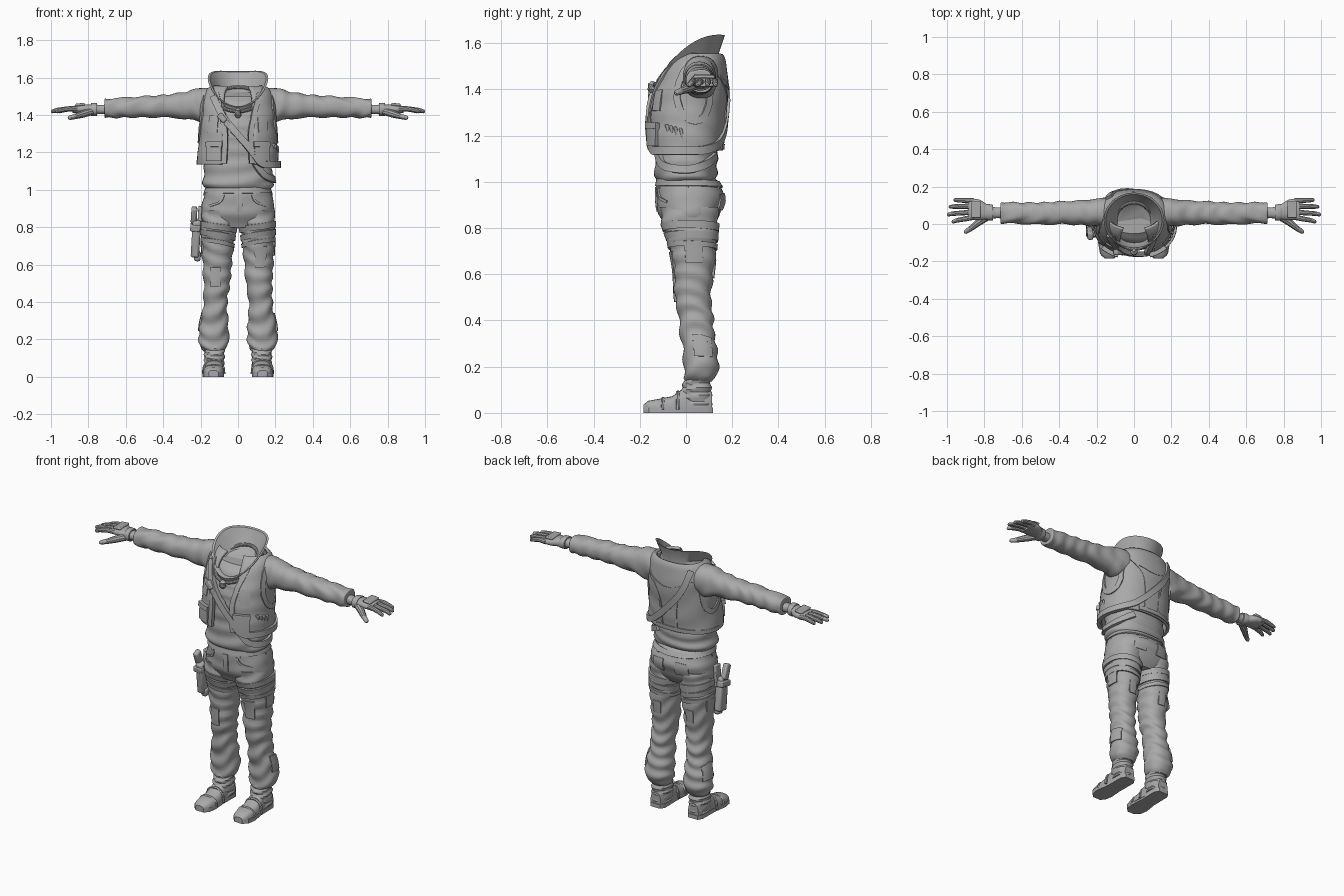
import bpy, bmesh, math
from mathutils import Vector
from mathutils.bvhtree import BVHTree

if "Cube" in bpy.data.objects:
    bpy.data.objects.remove(bpy.data.objects["Cube"])

grey = bpy.data.materials.new("plain grey")
grey.diffuse_color = (0.4, 0.4, 0.4, 1)
grey.use_nodes = True
grey.node_tree.nodes["Principled BSDF"].inputs["Base Color"].default_value = grey.diffuse_color
TAU = math.tau


def finish(ob, angle=35):
    ob.data.materials.append(grey)
    bpy.ops.object.select_all(action='DESELECT')
    ob.select_set(True)
    bpy.context.view_layer.objects.active = ob
    bpy.ops.object.shade_smooth_by_angle(angle=math.radians(angle))
    return ob


def skin(rows, wrap=True, loop=False):
    n = len(rows[0])
    faces = []
    for i in range(len(rows) if loop else len(rows) - 1):
        k = (i + 1) % len(rows)
        for j in range(n if wrap else n - 1):
            m = (j + 1) % n
            faces.append([i * n + j, i * n + m, k * n + m, k * n + j])
    return [v for r in rows for v in r], faces


def loft(name, rows, wrap=True, loop=False, caps=True, s=1, angle=35):
    verts, faces = skin(rows, wrap, loop)
    n = len(rows[0])
    if caps and wrap and not loop:
        faces += [list(range(n)), list(range(len(verts) - n, len(verts)))]
    me = bpy.data.meshes.new(name)
    me.from_pydata([(s * v[0], v[1], v[2]) for v in verts], [], faces)
    bm = bmesh.new()
    bm.from_mesh(me)
    bmesh.ops.recalc_face_normals(bm, faces=bm.faces)
    bm.to_mesh(me)
    bm.free()
    ob = bpy.data.objects.new(name, me)
    bpy.context.collection.objects.link(ob)
    return finish(ob, angle)


def spline(pts, sub, closed=False):
    pts = [Vector(p) for p in pts]
    n, out = len(pts), []
    get = (lambda i: pts[i % n]) if closed else (lambda i: pts[max(0, min(n - 1, i))])
    for i in range(n if closed else n - 1):
        a, b, c, d = (get(i + k) for k in (-1, 0, 1, 2))
        for q in range(sub):
            t = q / sub
            out.append(0.5 * (2 * b + (c - a) * t + (2 * a - 5 * b + 4 * c - d) * t * t
                              + (3 * b - a - 3 * c + d) * t ** 3))
    return out if closed else out + [pts[-1]]


def sections(rings, n=40, sub=5, fold=0.0, freq=70, axis='z', gap=None, e=0.88):
    """Rounded cross-sections (position, centre, centre, radius, radius) with cloth folds."""
    rows = []
    for ring in interp(rings, sub):
        p, c1, c2, r1, r2 = ring
        row = []
        for j in range(n):
            t = TAU * j / n if gap is None else gap + (TAU - 2 * gap) * j / (n - 1)
            w = fold * math.sin(freq * p + 2.2 * math.sin(t + 9 * p) + 1.3 * math.cos(2 * t))
            f = lambda v: math.copysign(abs(v) ** e, v)
            a, b = (r1 + w) * f(math.sin(t)), (r2 + w) * f(math.cos(t))
            row.append((c1 + a, c2 - b, p) if axis == 'z' else (p, c1 + a, c2 - b))
        rows.append(row)
    return rows


def interp(rings, sub):
    return [[*a, *b] for a, b in zip(spline([r[:3] for r in rings], sub),
                                     spline([(r[3], r[4], 0) for r in rings], sub))
            for a, b in [(a, b[:2])]]


def surface(rings):
    v, f = skin(sections(rings, n=64))
    return BVHTree.FromPolygons(v, f)


def ribbon(name, bvh, pts, width, lift=0.009, closed=False, sub=6):
    """Strap lying on a surface."""
    path = [bvh.find_nearest(p)[:2] for p in spline(pts, sub, closed)]
    rows, n = [], len(path)
    for i, (p, nor) in enumerate(path):
        a = path[(i - 1) % n if closed else max(i - 1, 0)][0]
        b = path[(i + 1) % n if closed else min(i + 1, n - 1)][0]
        side = (b - a).cross(nor).normalized() * width / 2
        rows.append([p - side - nor * .006, p + side - nor * .006,
                     p + side + nor * lift, p - side + nor * lift])
    return loft(name, rows, loop=closed)


def patch(name, bvh, c, u, v, lift=0.007, k=6):
    """Cloth panel following a surface; u and v are half extents."""
    c, u, v, rows = Vector(c), Vector(u), Vector(v), []
    for i in range(k):
        hits = [bvh.find_nearest(c + u * (2 * i / (k - 1) - 1) + v * (2 * j / (k - 1) - 1))[:2]
                for j in range(k)]
        rows.append([p + n * lift for p, n in hits] + [p - n * .006 for p, n in reversed(hits)])
    return loft(name, rows)


def tube(name, pts, radii, n=10, s=1, loop=False):
    pts, rows = [Vector(p) for p in pts], []
    for i, p in enumerate(pts):
        m = len(pts)
        d = pts[(i + 1) % m if loop else min(i + 1, m - 1)] - pts[i - 1 if loop else max(i - 1, 0)]
        a = d.cross(Vector((0.1, 0.2, 1))).normalized()
        b = d.cross(a).normalized()
        r = radii[i] if isinstance(radii, list) else radii
        rows.append([p + (a * math.cos(TAU * j / n) + b * math.sin(TAU * j / n)) * r for j in range(n)])
    return loft(name, rows, s=s, loop=loop)


def block(name, loc, size, rot=(0, 0, 0), bevel=0.008):
    bpy.ops.mesh.primitive_cube_add(size=1, location=loc, rotation=rot)
    ob = bpy.context.object
    ob.name, ob.scale = name, size
    bpy.ops.object.transform_apply(location=False, rotation=False, scale=True)
    m = ob.modifiers.new("bevel", 'BEVEL')
    m.width, m.segments = bevel, 2
    return finish(ob)


# Shirt and vest
shirt = [(1.0, 0, 0, .165, .122), (1.025, 0, 0, .188, .134), (1.07, 0, 0, .184, .135), (1.15, 0, .003, .18, .138),
         (1.25, 0, .01, .182, .147), (1.35, 0, .015, .18, .15), (1.44, 0, .03, .17, .135), (1.5, 0, .045, .13, .1)]
vest = [(1.135, 0, -.002, .21, .155), (1.2, 0, 0, .207, .158), (1.28, 0, .005, .2, .16), (1.37, 0, .016, .195, .158),
        (1.45, 0, .033, .19, .142), (1.52, 0, .05, .172, .115), (1.55, 0, .06, .14, .09)]
loft("shirt", sections(shirt, fold=.004, freq=85))
v = loft("vest", sections(vest, n=48, fold=.002, freq=50, gap=.36), wrap=False)
m = v.modifiers.new("thickness", 'SOLIDIFY')
m.thickness, m.offset = .016, 0
vest_skin, shirt_skin = surface(vest), surface(shirt)
for s, side in ((1, "left"), (-1, "right")):
    ribbon(side + "_armhole_trim", vest_skin, [(s * .24, .045 + .1 * math.cos(TAU * i / 8),
           1.40 + .135 * math.sin(TAU * i / 8)) for i in range(8)], .03, .014, True, 3)
    ribbon(side + "_vest_edge", vest_skin, [(s * .085, -.2, 1.14), (s * .08, -.2, 1.3), (s * .1, -.15, 1.43),
           (s * .125, -.08, 1.53)], .028, .014)
    patch(side + "_vest_pocket", vest_skin, (s * .14, -.17, 1.2), (s * .045, .02, 0), (0, 0, .045), .024)
    patch(side + "_pocket_flap", vest_skin, (s * .14, -.17, 1.245), (s * .05, .022, 0), (0, 0, .014), .03)
    patch(side + "_chest_panel", vest_skin, (s * .15, -.15, 1.36), (s * .03, .015, 0), (0, 0, .05), .014)
    ribbon(side + "_back_seam", vest_skin, [(s * .05, .2, 1.15), (s * .07, .2, 1.35), (s * .16, .17, 1.46)], .012, .012)
ribbon("back_yoke", vest_skin, [(-.15, .2, 1.44), (0, .25, 1.40), (.15, .2, 1.44)], .014, .012)
ribbon("vest_hem", vest_skin, [(.1, .2, 1.148), (-.1, .2, 1.148), (-.24, 0, 1.148)], .024, .013)
for i in range(4):
    p = vest_skin.find_nearest((.24, -.11 + i * .028, 1.23 - i * .006))[0]
    block("vest_toggle", p, (.026, .013, .05), (.25, 0, .3), .004)

# Bandolier across the chest and back with buckle and pouches
ribbon("bandolier", vest_skin, [(-.14, -.08, 1.51), (-.1, -.17, 1.42), (-.03, -.19, 1.33), (.06, -.19, 1.23),
       (.14, -.17, 1.14), (.22, -.04, 1.135), (.21, .1, 1.14), (.12, .2, 1.18), (0, .22, 1.28),
       (-.1, .2, 1.4), (-.14, .15, 1.53)], .036, .02)
ribbon("hanging_strap", shirt_skin, [(.09, -.16, 1.16), (.15, -.12, 1.08), (.2, -.02, 1.055), (.19, .08, 1.07),
       (.12, .17, 1.11)], .034, .016)
for x, z in ((-.085, 1.385), (-.05, 1.345), (-.015, 1.305)):
    block("bandolier_pouch", (x, -.148, z), (.05, .034, .032), (0, .8, 0), .006)

# Flared collar, neck cap and pendant
rim = []
for rx, y0, y1, zf, zs, zb in ((.14, -.115, .15, 1.40, 1.5, 1.5), (.128, -.12, .14, 1.42, 1.535, 1.55),
                              (.162, -.128, .168, 1.44, 1.597, 1.635), (.15, -.115, .158, 1.445, 1.595, 1.63),
                              (.11, -.085, .12, 1.44, 1.53, 1.55), (.088, -.05, .1, 1.465, 1.505, 1.525)):
    row = []
    for j in range(40):
        t = TAU * j / 40
        A, C = (zf + zb) / 4 + zs / 2, (zf + zb) / 4 - zs / 2
        row.append((rx * math.sin(t), (y0 + y1) / 2 - (y1 - y0) / 2 * math.cos(t),
                    A + (zf - zb) / 2 * math.cos(t) + C * math.cos(2 * t)))
    rim.append(row)
loft("collar_and_neck", rim)
tube("neck_cord", [(.115 * math.sin(TAU * j / 24), -.01 - .125 * math.cos(TAU * j / 24),
     1.485 - .065 * math.cos(TAU * j / 24)) for j in range(24)], .01, loop=True)
tube("pendant", [(0, -.14, 1.435), (0, -.146, 1.42), (0, -.148, 1.40), (0, -.146, 1.385)], [.008, .02, .02, .008])

# Trousers
hips = [(1.02, 0, 0, .165, .12), (.98, 0, .012, .178, .14), (.92, 0, .02, .193, .148), (.86, 0, .014, .198, .132),
        (.80, 0, .015, .17, .1)]
loft("hips", sections(hips, fold=.002))
hip_skin = surface(hips)
belt = [(.17 * math.sin(TAU * i / 12) * 1.1, .01 - .16 * math.cos(TAU * i / 12), 1.0) for i in range(12)]
ribbon("belt", hip_skin, belt, .03, .009, True)
for x, y, _ in belt[1::2]:
    patch("belt_loop", hip_skin, (x, y, .997), (.008 * (1 if y < 0 else -1), 0, 0), (0, 0, .024), .015, 3)
patch("fly", hip_skin, (.008, -.16, .92), (.016, 0, 0), (0, 0, .06), .006)
leg0 = [(.89, .1, .015, .09, .125), (.82, .102, .017, .096, .122), (.74, .107, .027, .088, .106),
        (.62, .111, .033, .079, .088), (.5, .113, .03, .07, .078), (.42, .12, .043, .064, .075),
        (.35, .123, .047, .066, .074), (.28, .128, .06, .077, .074), (.2, .13, .065, .08, .076),
        (.16, .13, .064, .073, .07), (.135, .127, .055, .05, .055)]

for s, side in ((1, "left"), (-1, "right")):
    leg = [(r[0], s * r[1], *r[2:]) for r in leg0]
    loft(side + "_trouser_leg", sections(leg, fold=.0045, freq=75, sub=7))
    sk = surface(leg)
    # Thigh straps, patches and calf pouch
    for z, w in ((.80, .034), (.755, .03), (.715, .022)):
        ribbon(side + "_thigh_strap", sk, [(s * .106 + .12 * math.sin(TAU * i / 12), .02 - .13 * math.cos(TAU * i / 12),
               z + .018 * s * math.sin(TAU * i / 12)) for i in range(12)], w, .01, True, 4)
    patch(side + "_thigh_patch", sk, (s * .125, -.08, .64 if s > 0 else .53), (.038, 0, 0), (0, 0, .055))
    patch(side + "_side_patch", sk, (s * .22, .035, .685), (0, .045, 0), (0, 0, .036))
    patch(side + "_back_patch", sk, (s * .11, .14, .62), (.028, 0, 0), (0, 0, .04))
    patch(side + "_calf_pouch", sk, (s * .24, .09, .295), (0, .065, 0), (0, 0, .048), .022)
    patch(side + "_calf_flap", sk, (s * .24, .09, .335), (0, .07, 0), (0, 0, .014), .028)
    ribbon(side + "_front_pocket", hip_skin, [(s * .09, -.16, .975), (s * .11, -.15, .935), (s * .17, -.1, .915)], .012, .007)
    patch(side + "_seat_pocket", hip_skin, (s * .09, .19, .91), (.05, 0, 0), (0, 0, .05))
    # Boots
    loft(side + "_boot_shaft", sections([(.19, s * .127, .05, .048, .05), (.14, s * .126, .048, .054, .058),
         (.09, s * .127, .045, .054, .066), (.03, s * .127, .05, .052, .062)], fold=.004, freq=190))
    foot = []
    for y, w, h in ((-.184, .026, .035), (-.165, .046, .052), (-.12, .056, .06), (-.06, .054, .072), (-.02, .05, .1),
                    (.03, .047, .13), (.085, .046, .12), (.112, .035, .09)):
        cx = .127 - .05 * min(0, y + .02) * .6
        foot.append([(cx + w * math.copysign(abs(math.cos(a)) ** .6, math.cos(a)), y, .012 + (h - .012) * max(0, math.sin(a)) ** .7)
                     for a in [math.pi * k / 12 for k in range(13)]])
    loft(side + "_boot", foot, s=s)
    outline = [(.105, -.184), (.155, -.184), (.182, -.16), (.19, -.11), (.178, -.03), (.176, .09), (.16, .117),
               (.095, .117), (.078, .09), (.08, -.03), (.074, -.11), (.082, -.16)]
    loft(side + "_sole", [[(x, y, z) for x, y in outline] for z in (0, .024)], s=s)
    for y, h in ((-.1, .062), (-.035, .09)):
        tube(side + "_boot_strap", [(.13 + .055 * math.cos(math.pi * k / 10), y, .015 + (h - .015) * math.sin(math.pi * k / 10) ** .7)
             for k in range(11)], .008, s=s, n=6)
    # Sleeve, wrist, hand
    arm = [(.13, .065, 1.455, .07, .08), (.2, .063, 1.455, .075, .092), (.27, .06, 1.452, .067, .074),
           (.4, .06, 1.447, .061, .06), (.48, .056, 1.445, .06, .058), (.6, .058, 1.44, .057, .054),
           (.69, .06, 1.437, .057, .052), (.712, .06, 1.437, .055, .05), (.714, .06, 1.437, .04, .035)]
    loft(side + "_sleeve", sections(arm, n=32, sub=7, fold=.0035, freq=60, axis='x'), s=s)
    palm = [(.69, .06, 1.43, .03, .026), (.75, .06, 1.43, .03, .025), (.755, .06, 1.43, .042, .034),
            (.785, .064, 1.43, .044, .034), (.79, .066, 1.43, .042, .026), (.83, .076, 1.432, .055, .025), (.885, .08, 1.43, .057, .018)]
    loft(side + "_glove", sections(palm, n=24, sub=4, axis='x'), s=s)
    block(side + "_knuckle_guard", (s * .845, .078, 1.456), (.05, .09, .014), (0, .08 * s, 0), .005)
    for y0, y1, x in ((.125, .128, .965), (.096, .092, .99), (.066, .05, 1.0), (.036, .012, .975)):
        tube(side + "_finger", [(.86, y0, 1.432), (.9, (y0 * 2 + y1) / 3, 1.434), (x - .03, (y0 + 2 * y1) / 3, 1.426),
             (x - .006, y1, 1.419), (x, y1, 1.418)], [.015, .014, .0125, .01, .004], s=s)
    tube(side + "_thumb", [(.78, .04, 1.42), (.83, .01, 1.405), (.87, -.022, 1.393), (.9, -.042, 1.385), (.908, -.046, 1.383)],
         [.02, .02, .015, .012, .005], s=s)

# Holster on the right thigh
tilt = (.18, .06, 0)
block("holster", (-.225, -.02, .74), (.045, .07, .2), tilt, .012)
block("holster_cuff", (-.228, -.03, .80), (.054, .082, .035), tilt, .006)
block("holster_tip", (-.217, -.003, .645), (.036, .05, .05), tilt, .012)
block("grip", (-.235, -.05, .865), (.032, .045, .09), (.4, .06, 0), .01)
block("holster_hanger", (-.205, -.01, .85), (.02, .05, .13), (0, .06, 0), .005)
